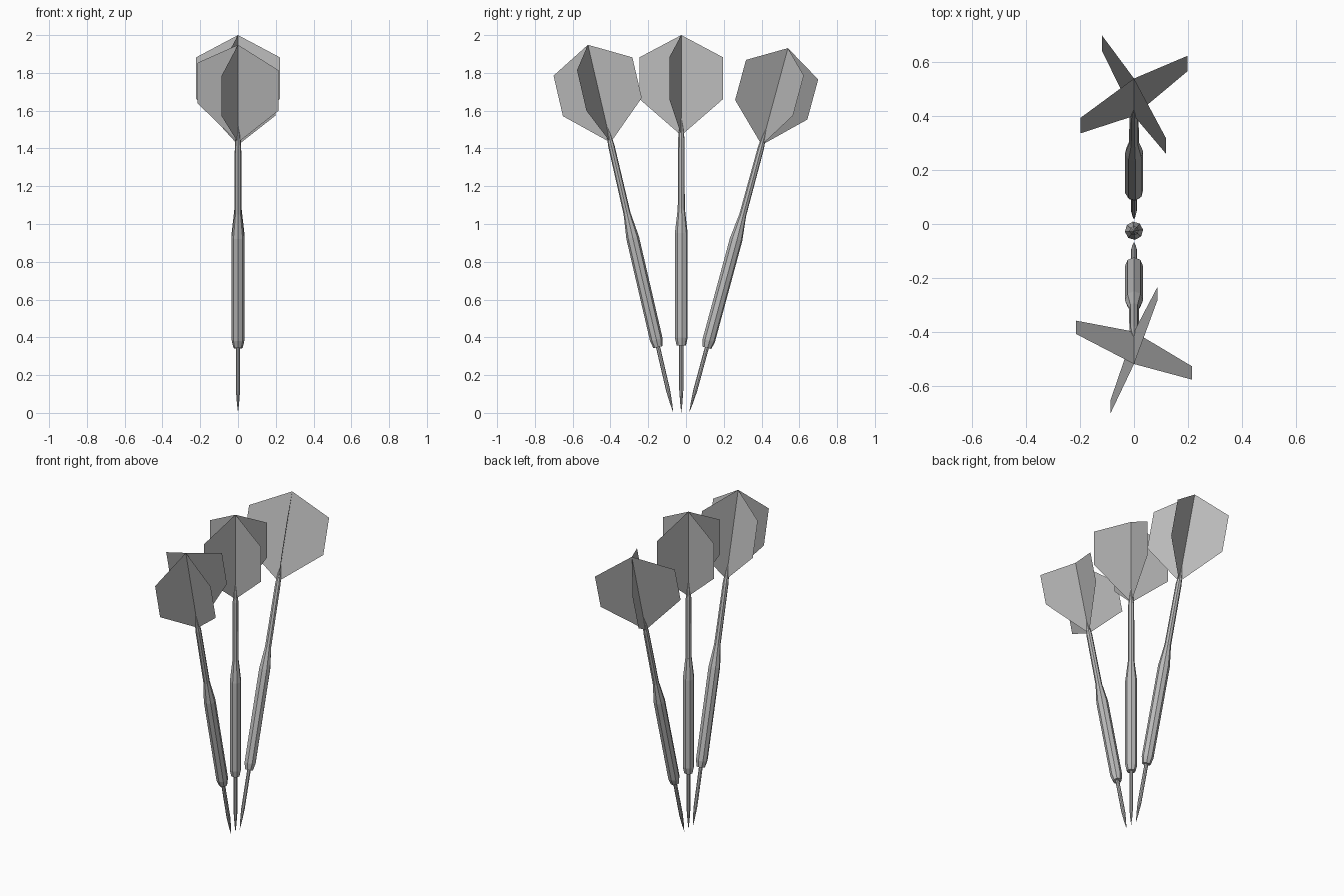
import bpy, bmesh
from math import radians, sin, cos, pi
from mathutils import Matrix, Vector

cube = bpy.data.objects.get("Cube")
if cube:
    bpy.data.objects.remove(cube, do_unlink=True)

# Single grey finish
grey = bpy.data.materials.new("mid grey")
grey.use_nodes = True
COLOUR = (0.5, 0.5, 0.5, 1)
grey.diffuse_color = COLOUR
grey.node_tree.nodes["Principled BSDF"].inputs["Base Color"].default_value = COLOUR

SIDES = 8
# Profiles as (radius, distance along the dart)
POINT = [(0, -0.012), (0.006, 0.04), (0.011, 0.11), (0.011, 0.36)]
BARREL = [(0, 0.345), (0.025, 0.345), (0.034, 0.385), (0.034, 0.94),
          (0.019, 1.07), (0, 1.07)]
SHAFT = [(0, 1.05), (0.019, 1.05), (0.017, 1.44), (0.011, 1.5), (0, 1.55)]
# Outline of one flight panel, starting and ending on the axis
PANEL = [(0, 1.457), (0.231, 1.65), (0.231, 1.87), (0, 1.988)]


def finish(name, bm, matrix):
    mesh = bpy.data.meshes.new(name)
    bm.to_mesh(mesh)
    bm.free()
    mesh.materials.append(grey)
    obj = bpy.data.objects.new(name, mesh)
    obj.matrix_world = matrix
    bpy.context.collection.objects.link(obj)
    return obj


def lathe(name, profile, matrix):
    bm = bmesh.new()
    rings = []
    for r, z in profile:
        if r == 0:
            rings.append([bm.verts.new((0, 0, z))] * SIDES)
        else:
            rings.append([bm.verts.new((r * cos(a), r * sin(a), z))
                          for a in (2 * pi * (i + 0.5) / SIDES for i in range(SIDES))])
    for low, high in zip(rings, rings[1:]):
        for i in range(SIDES):
            j = (i + 1) % SIDES
            corners = dict.fromkeys((low[i], low[j], high[j], high[i]))
            bm.faces.new(list(corners))
    bmesh.ops.recalc_face_normals(bm, faces=bm.faces)
    return finish(name, bm, matrix)


def flight(name, matrix):
    # Four thin panels crossing on the axis
    bm = bmesh.new()
    for k in range(4):
        turn = Matrix.Rotation(k * pi / 2, 3, 'Z')
        bm.faces.new([bm.verts.new(turn @ Vector((r, 0, z))) for r, z in PANEL])
    bmesh.ops.remove_doubles(bm, verts=bm.verts, dist=0.0001)
    return finish(name, bm, matrix)


def dart(label, y, z, lean, spin):
    matrix = (Matrix.Translation((0, y, z))
              @ Matrix.Rotation(radians(lean), 4, 'X')
              @ Matrix.Rotation(radians(spin), 4, 'Z'))
    lathe(label + "_point", POINT, matrix)
    lathe(label + "_barrel", BARREL, matrix)
    lathe(label + "_shaft", SHAFT, matrix)
    flight(label + "_flight", matrix)


dart("front_dart", -0.07, 0.012, 13.06, -22)
dart("middle_dart", -0.025, 0.012, 0, -16)
dart("back_dart", 0.02, 0.012, -15.15, 31)
